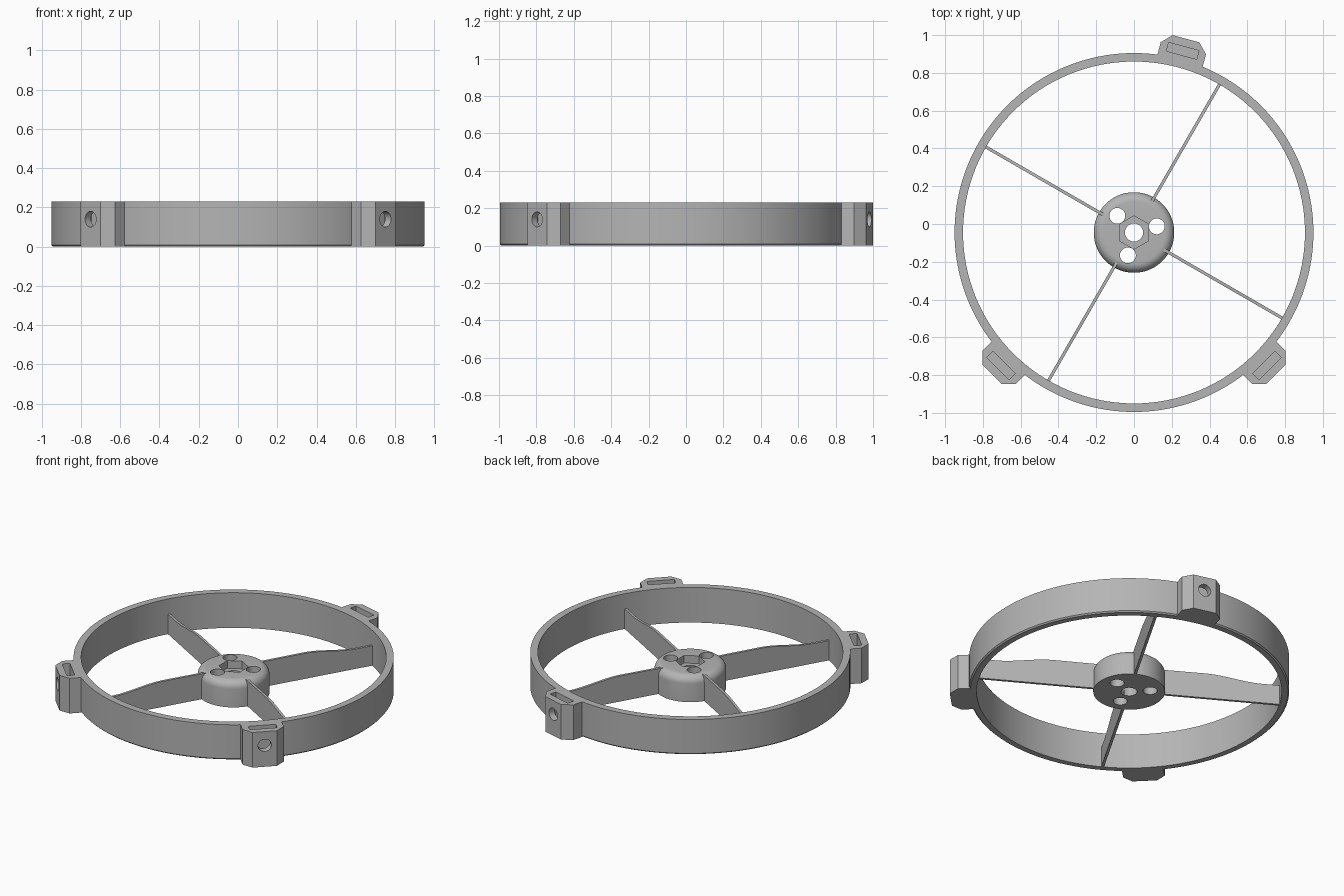
import bpy, bmesh, math
from mathutils import Matrix

if "Cube" in bpy.data.objects:
    bpy.data.objects.remove(bpy.data.objects["Cube"])

CENTRE = Matrix.Translation((0, -0.045, 0))
HEIGHT = 0.23

grey = bpy.data.materials.new("plain grey")
grey.use_nodes = True
grey.diffuse_color = (0.46, 0.46, 0.46, 1)
grey.node_tree.nodes["Principled BSDF"].inputs["Base Color"].default_value = grey.diffuse_color


def turn(degrees):
    return CENTRE @ Matrix.Rotation(math.radians(degrees), 4, "Z")


def finish(name, bm, matrix):
    bmesh.ops.recalc_face_normals(bm, faces=bm.faces)
    bm.transform(matrix)
    mesh = bpy.data.meshes.new(name)
    bm.to_mesh(mesh)
    bm.free()
    mesh.materials.append(grey)
    obj = bpy.data.objects.new(name, mesh)
    bpy.context.collection.objects.link(obj)
    return obj


def lathe(name, profile, closed, segments=128):
    """Spin (radius, z) points round the centre axis."""
    bm = bmesh.new()
    verts = [bm.verts.new((r, 0, z)) for r, z in profile]
    pairs = list(zip(verts, verts[1:]))
    if closed:
        pairs.append((verts[-1], verts[0]))
    edges = [bm.edges.new(p) for p in pairs]
    bmesh.ops.spin(bm, geom=verts + edges, cent=(0, 0, 0), axis=(0, 0, 1),
                   angle=math.tau, steps=segments, use_duplicate=False)
    bmesh.ops.remove_doubles(bm, verts=bm.verts, dist=1e-5)
    return finish(name, bm, CENTRE)


def extrude(name, points, vector, matrix):
    """Extrude a flat outline of 3D points into a solid."""
    bm = bmesh.new()
    face = bm.faces.new([bm.verts.new(p) for p in points])
    new = bmesh.ops.extrude_face_region(bm, geom=[face])["geom"]
    bmesh.ops.translate(bm, vec=vector, verts=[v for v in new if isinstance(v, bmesh.types.BMVert)])
    return finish(name, bm, matrix)


def prism(name, radius, depth, sides, matrix):
    bm = bmesh.new()
    bmesh.ops.create_cone(bm, cap_ends=True, segments=sides, radius1=radius,
                          radius2=radius, depth=depth)
    return finish(name, bm, matrix)


def cut(obj, cutters):
    bpy.context.view_layer.objects.active = obj
    for cutter in cutters:
        mod = obj.modifiers.new("cut", "BOOLEAN")
        mod.operation = "DIFFERENCE"
        mod.solver = "EXACT"
        mod.object = cutter
        bpy.ops.object.modifier_apply(modifier=mod.name)
        bpy.data.objects.remove(cutter)


parts = []

# Outer ring with a small chamfer under its outer edge
parts.append(lathe("outer_ring", [(0.905, 0), (0.942, 0), (0.95, 0.008),
                                  (0.95, HEIGHT), (0.905, HEIGHT)], True))

# Hub with rounded top shoulder
fillet = 0.05
shoulder = [(0.163 + fillet * math.cos(a), 0.12 + fillet * math.sin(a))
            for a in (i * math.pi / 16 for i in range(9))]
hub = lathe("hub", [(0, 0), (0.213, 0)] + shoulder + [(0, 0.17)], False, 96)
cutters = [prism("bore_cutter", 0.048, 1, 48, CENTRE),
           prism("hex_cutter", 0.088, 0.2, 6, CENTRE @ Matrix.Translation((0, 0, 0.22)))]
for angle in (15, 135, 255):
    cutters.append(prism("bolt_cutter", 0.042, 1, 40,
                         turn(angle) @ Matrix.Translation((0.125, 0, 0))))
cut(hub, cutters)
parts.append(hub)

# Thin spokes whose top edge eases down toward the ring
THICK = 0.016
side = [(0.172, 0), (0.91, 0), (0.91, 0.13)]
for i in range(13):
    t = i / 12
    ease = t * t * (3 - 2 * t)
    side.append((0.80 - 0.34 * t, 0.13 + 0.037 * ease))
side.append((0.172, 0.166))
for i in range(4):
    parts.append(extrude(f"spoke_{i + 1}", [(r, -THICK / 2, z) for r, z in side],
                         (0, THICK, 0), turn(60 + 90 * i)))

# Mounting lugs with a nut slot and a radial screw hole
half = [(0.93, 0.124), (1.01, 0.124), (1.062, 0.073)]
outline = half + [(r, -t) for r, t in reversed(half)]
slot = [(0.972, -0.083), (1.019, -0.083), (1.019, 0.083), (0.972, 0.083)]
for i, angle in enumerate((75, 225, 315)):
    place = turn(angle)
    lug = extrude(f"mounting_lug_{i + 1}", [(r, t, 0) for r, t in outline],
                  (0, 0, HEIGHT), place)
    screw = place @ Matrix.Translation((1.05, 0, 0.14)) @ Matrix.Rotation(math.pi / 2, 4, "Y")
    cut(lug, [extrude("slot_cutter", [(r, t, 0.06) for r, t in slot], (0, 0, 0.3), place),
              prism("screw_cutter", 0.04, 0.14, 40, screw)])
    parts.append(lug)

# Smooth curves, sharp corners
bpy.ops.object.select_all(action="DESELECT")
for obj in parts:
    obj.select_set(True)
bpy.context.view_layer.objects.active = parts[0]
bpy.ops.object.shade_smooth_by_angle(angle=math.radians(25))
